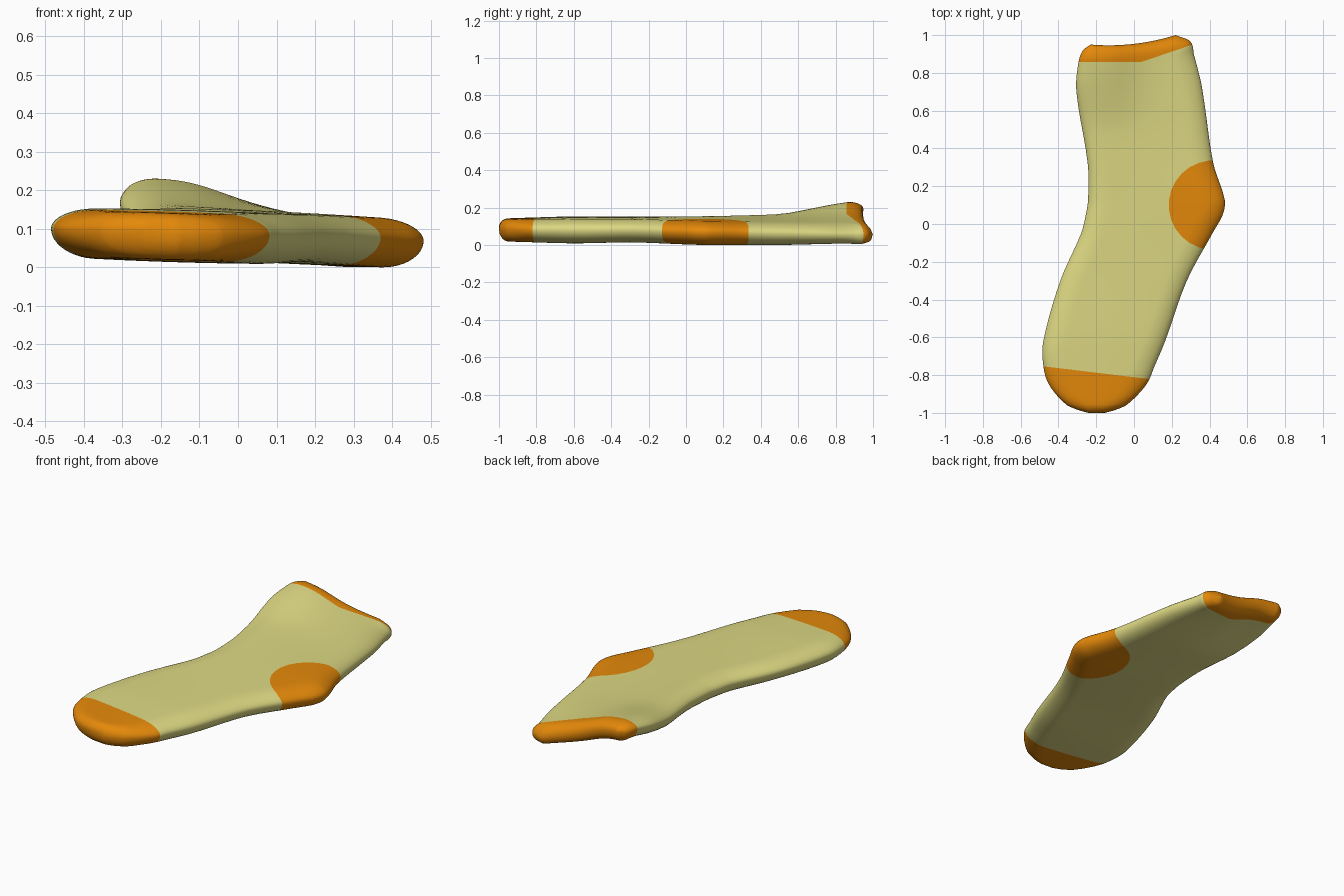
import bpy, bmesh, math
from mathutils import Vector

if "Cube" in bpy.data.objects:
    bpy.data.objects.remove(bpy.data.objects["Cube"])

# Outline from toe to cuff: y, left x, right x
OUTLINE = [(-1, -.24, -.155), (-.985, -.295, -.10), (-.955, -.36, -.035), (-.85, -.45, .065),
           (-.75, -.48, .11), (-.62, -.48, .165), (-.3, -.39, .28), (-.05, -.28, .415),
           (.05, -.255, .47), (.13, -.243, .48), (.32, -.245, .42), (.7, -.305, .362),
           (.85, -.295, .318), (.92, -.27, .295), (.95, -.23, .22)]
# Height along the sock: y, left middle z, right middle z, half thickness
HEIGHT = [(-1, .092, .08, .060), (-.6, .096, .076, .068), (-.3, .098, .078, .064),
          (.1, .10, .064, .067), (.5, .115, .058, .064), (.87, .183, .05, .058), (.95, .175, .05, .056)]
SUB, COLS = 5, 40


def material(name, rgb):
    m = bpy.data.materials.new(name)
    m.diffuse_color = (*rgb, 1)
    m.use_nodes = True
    m.node_tree.nodes["Principled BSDF"].inputs["Base Color"].default_value = m.diffuse_color
    return m


def ramp(y, a, b):
    t = max(0, min(1, (y - a) / (b - a)))
    return t * t * (3 - 2 * t)


def smooth_row(i, t):
    p = [OUTLINE[max(0, min(len(OUTLINE) - 1, i + k))] for k in (-1, 0, 1, 2)]
    # Slopes follow the uneven spacing in y
    span = p[2][0] - p[1][0]
    out = [p[1][0] + span * t]
    for k in (1, 2):
        m0 = span * (p[2][k] - p[0][k]) / (p[2][0] - p[0][0])
        m1 = span * (p[3][k] - p[1][k]) / (p[3][0] - p[1][0])
        out.append((2 * t**3 - 3 * t**2 + 1) * p[1][k] + (t**3 - 2 * t**2 + t) * m0
                   + (3 * t**2 - 2 * t**3) * p[2][k] + (t**3 - t**2) * m1)
    return out


def heights(y):
    for a, b in zip(HEIGHT, HEIGHT[1:]):
        if y <= b[0] + 1e-6:
            t = .5 * ramp(y, a[0], b[0]) + .5 * (y - a[0]) / (b[0] - a[0])
            return [p + (q - p) * t for p, q in zip(a[1:], b[1:])]
    return HEIGHT[-1][1:]


# Flat plan grid with a middle height and thickness at every point
rows = [smooth_row(i, k / SUB) for i in range(len(OUTLINE) - 1) for k in range(SUB)]
rows.append(OUTLINE[-1])
grid = []
for y, xl, xr in rows:
    zl, zr, half = heights(y)
    skew, sag = .05 * ramp(y, .6, .92), .088 * ramp(y, .8, .95)
    # Toe and cuff ends are blunter than the sides
    rim = .11 - .06 * ramp(-y, .8, .98) - .05 * ramp(y, .8, .93)
    line = []
    for j in range(COLS + 1):
        u = .5 - .5 * math.cos(math.pi * j / COLS)
        x = xl + (xr - xl) * u
        bulge = .022 * ramp(y, .4, .88) * math.exp(-((x + .13) / .13) ** 2)
        crown = half * (.92 + .32 * u * (1 - u))
        line.append((Vector((x, y + skew * u - sag * u * (1 - u))),
                     zl + (zr - zl) * u + bulge, crown, rim))
    grid.append(line)
last = len(grid) - 1
loop = ([p[0] for p in grid[0]] + [r[-1][0] for r in grid[1:]]
        + [p[0] for p in grid[-1]][-2::-1] + [r[0][0] for r in grid[-2:0:-1]])


def edge_distance(p):
    best = 9
    for a, b in zip(loop, loop[1:] + loop[:1]):
        d = b - a
        t = max(0, min(1, (p - a).dot(d) / max(d.length_squared, 1e-12)))
        best = min(best, (p - a - d * t).length_squared)
    return math.sqrt(best)


# Upper and lower skins share a rounded, slightly lifted rim
bm = bmesh.new()
top, bottom = [], []
for i, line in enumerate(grid):
    tr, br = [], []
    for j, (p, z, half, rim) in enumerate(line):
        if i in (0, last) or j in (0, COLS):
            v = bm.verts.new((p.x, p.y, z + .01))
            tr.append(v)
            br.append(v)
        else:
            d = min(1, edge_distance(p) / rim)
            f = math.sqrt(1 - (1 - d) ** 2)
            z += .01 * (1 - f)
            tr.append(bm.verts.new((p.x, p.y, z + half * f)))
            br.append(bm.verts.new((p.x, p.y, z - half * f)))
    top.append(tr)
    bottom.append(br)
for i in range(last):
    for j in range(COLS):
        for g, flip in ((top, 1), (bottom, -1)):
            q = [g[i][j], g[i][j + 1], g[i + 1][j + 1], g[i + 1][j]]
            if bm.faces.get(q) is None:
                bm.faces.new(q[::flip])


# Clean cuts along the colour borders
def cut(co, no, test):
    faces = [f for f in bm.faces if test(f.calc_center_median())]
    geom = faces + list({e for f in faces for e in f.edges}) + list({v for f in faces for v in f.verts})
    bmesh.ops.bisect_plane(bm, geom=geom, dist=1e-5, plane_co=co, plane_no=no)


TOE_SLOPE, CUFF_SLOPE = -.12, .34
HEEL, HEEL_R, SIDES = Vector((.42, .1)), .235, 28
cut((-.2, -.787, 0), (-TOE_SLOPE, 1, 0), lambda c: c.y < -.6)
cut((0, .858, 0), (0, 1, 0), lambda c: c.y > .75 and c.x < .08)
cut((.04, .858, 0), (-CUFF_SLOPE, 1, 0), lambda c: c.y > .75 and c.x > 0)
normals = [Vector((math.cos(2 * math.pi * k / SIDES), math.sin(2 * math.pi * k / SIDES))) for k in range(SIDES)]
for n in normals:
    if n.x < .25:
        co = HEEL + n * HEEL_R
        cut((co.x, co.y, 0), (n.x, n.y, 0),
            lambda c, n=n: (c.xy - HEEL).length < HEEL_R + .05 and (c.xy - HEEL).normalized().dot(n) > .9)

# Toe, heel and cuff take the accent colour
for f in bm.faces:
    c = f.calc_center_median()
    toe = c.y < -.787 + TOE_SLOPE * (c.x + .2)
    cuff = c.y > max(.858, .858 + CUFF_SLOPE * (c.x - .04))
    heel = all((c.xy - HEEL).dot(n) < HEEL_R for n in normals)
    f.material_index = int(toe or cuff or heel)
    f.smooth = True
low = min(v.co.z for v in bm.verts)
for v in bm.verts:
    v.co.z -= low
bmesh.ops.recalc_face_normals(bm, faces=bm.faces)

mesh = bpy.data.meshes.new("sock")
bm.to_mesh(mesh)
bm.free()
mesh.materials.append(material("pale yellow knit", (.72, .685, .225)))
mesh.materials.append(material("orange knit", (.78, .25, .003)))
bpy.context.collection.objects.link(bpy.data.objects.new("sock", mesh))
